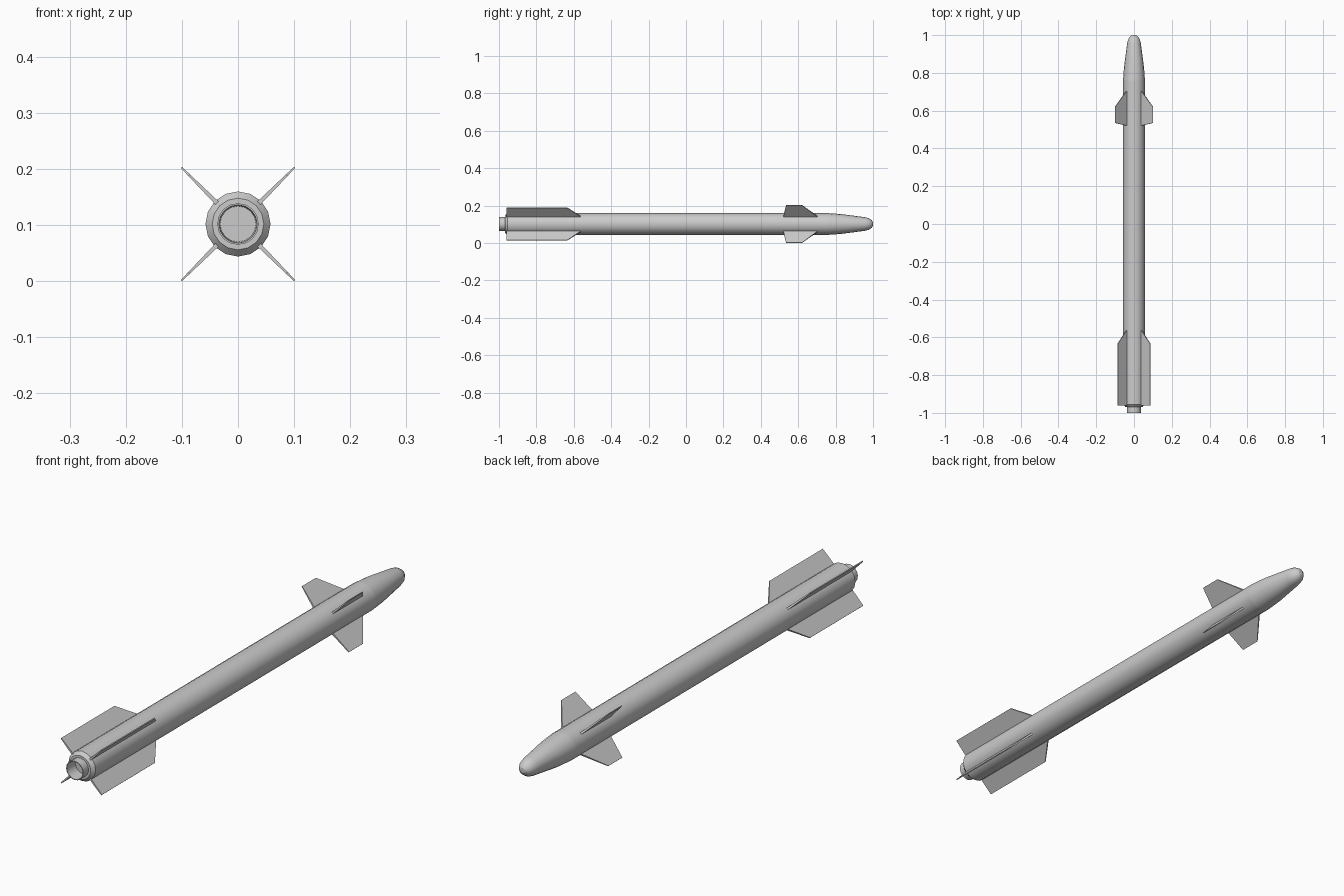
import bpy, bmesh, math
from mathutils import Vector

if "Cube" in bpy.data.objects:
    bpy.data.objects.remove(bpy.data.objects["Cube"])

CZ = 0.102     # height of the long axis
SIDES = 16


def finish(name, bm):
    bmesh.ops.recalc_face_normals(bm, faces=bm.faces[:])
    me = bpy.data.meshes.new(name)
    bm.to_mesh(me)
    bm.free()
    ob = bpy.data.objects.new(name, me)
    ob.location.z = CZ
    bpy.context.collection.objects.link(ob)
    return ob


def lathe(name, profile, cap_start=False, cap_end=False):
    """Revolve (radius, y) points around the y axis."""
    bm = bmesh.new()
    rings = []
    for r, y in profile:
        ring = []
        for i in range(SIDES):
            a = 2 * math.pi * i / SIDES
            ring.append(bm.verts.new((r * math.cos(a), y, r * math.sin(a))))
        rings.append(ring)
    for a, b in zip(rings, rings[1:]):
        for i in range(SIDES):
            j = (i + 1) % SIDES
            bm.faces.new((a[i], a[j], b[j], b[i]))
    if cap_start:
        bm.faces.new(rings[0])
    if cap_end:
        bm.faces.new(rings[-1])
    ob = finish(name, bm)
    bpy.ops.object.select_all(action='DESELECT')
    ob.select_set(True)
    bpy.context.view_layer.objects.active = ob
    bpy.ops.object.shade_smooth_by_angle(angle=math.radians(30))


def fin(name, outline, angle):
    """Tapered plate from (radius, y, half thickness) corners."""
    out = Vector((math.cos(angle), 0, math.sin(angle)))
    side = Vector((-math.sin(angle), 0, math.cos(angle)))
    bm = bmesh.new()
    loops = [[bm.verts.new(out * r + Vector((0, y, 0)) + side * t * s)
              for r, y, t in outline] for s in (-1, 1)]
    n = len(outline)
    bm.faces.new(loops[0])
    bm.faces.new(loops[1][::-1])
    for i in range(n):
        j = (i + 1) % n
        bm.faces.new((loops[0][i], loops[0][j], loops[1][j], loops[1][i]))
    finish(name, bm)


# Body tube with chamfered tail, and tapering nose with rounded tip
lathe("body", [(0.036, -0.968), (0.046, -0.968), (0.058, -0.955),
               (0.058, 0.76)])
lathe("nose", [(0.058, 0.76), (0.053, 0.83), (0.036, 0.958), (0.031, 0.977),
               (0.021, 0.993), (0.009, 1.0)], cap_end=True)

# Hollow exhaust nozzle
lathe("nozzle", [(0.037, -0.96), (0.037, -1.0), (0.034, -1.0),
                 (0.032, -0.95)], cap_end=True)

# Four front fins and four tail fins, set in an X
front = [(0.05, 0.52, 0.004), (0.05, 0.71, 0.004),
         (0.1425, 0.62, 0.0015), (0.1425, 0.535, 0.0015)]
tail = [(0.05, -0.96, 0.004), (0.05, -0.555, 0.004),
        (0.123, -0.635, 0.002), (0.123, -0.96, 0.002)]
for k in range(4):
    ang = math.radians(45 + 90 * k)
    fin(f"front_fin_{k + 1}", front, ang)
    fin(f"tail_fin_{k + 1}", tail, ang)
